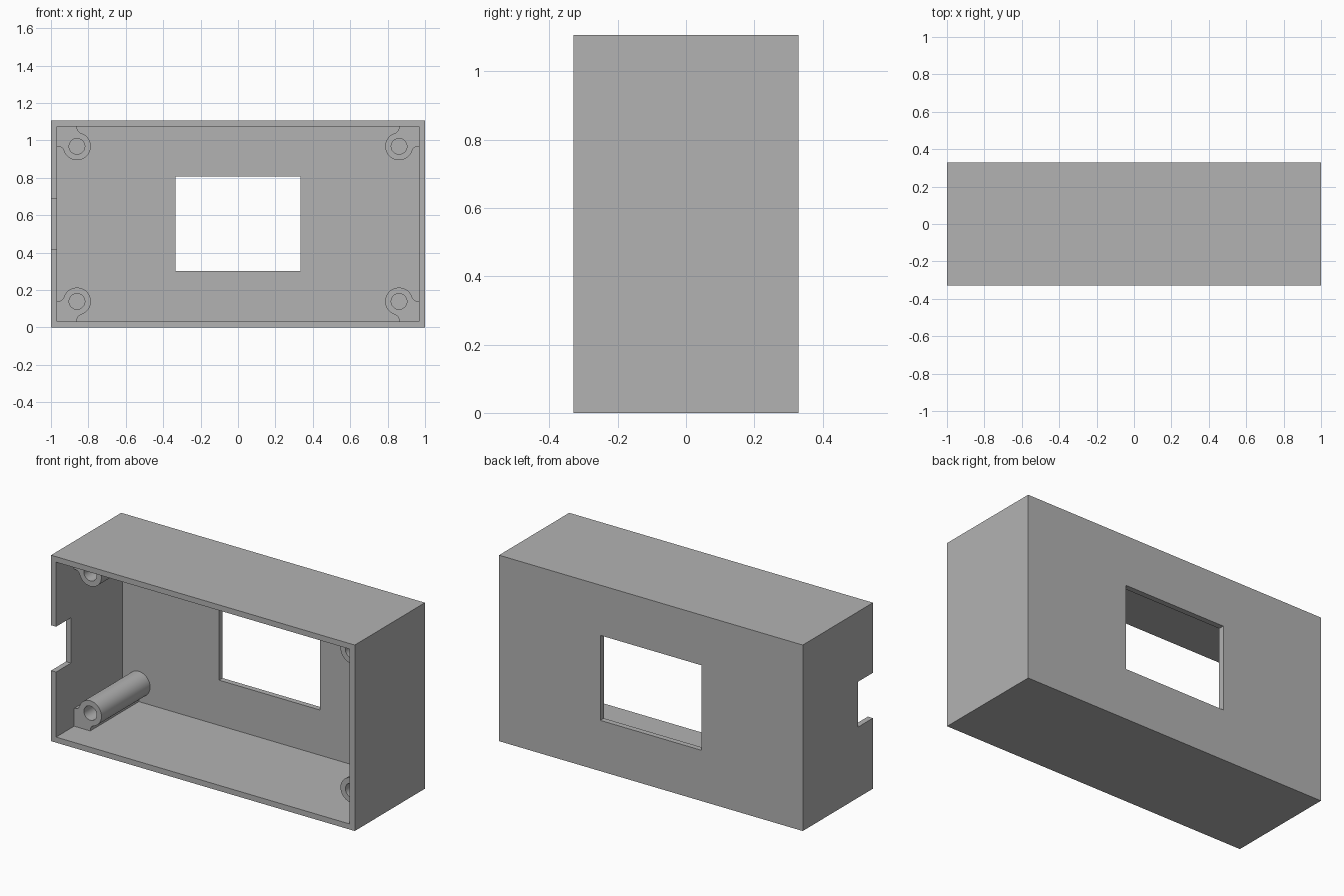
import bpy
import bmesh
from math import sin, cos, atan2, hypot, sqrt, pi

old = bpy.data.objects.get("Cube")
if old:
    bpy.data.objects.remove(old, do_unlink=True)

WIDTH, DEPTH, HEIGHT, WALL = 2.0, 0.66, 1.107, 0.033
FRONT, BACK = -DEPTH / 2, DEPTH / 2
INNER_BACK = BACK - WALL
POST_FRONT = -0.16
POST_R, HOLE_R, FILLET_R = 0.074, 0.042, 0.033

grey = bpy.data.materials.new("plain grey")
grey.use_nodes = True
colour = (0.45, 0.45, 0.45, 1)
grey.diffuse_color = colour
grey.node_tree.nodes["Principled BSDF"].inputs["Base Color"].default_value = colour


def prism(name, outline, y0, y1):
    """Extrude an (x, z) outline from y0 to y1."""
    bm = bmesh.new()
    face = bm.faces.new([bm.verts.new((x, y0, z)) for x, z in outline])
    new = bmesh.ops.extrude_face_region(bm, geom=[face])["geom"]
    verts = [g for g in new if isinstance(g, bmesh.types.BMVert)]
    bmesh.ops.translate(bm, verts=verts, vec=(0, y1 - y0, 0))
    bmesh.ops.recalc_face_normals(bm, faces=bm.faces)
    mesh = bpy.data.meshes.new(name)
    bm.to_mesh(mesh)
    bm.free()
    mesh.materials.append(grey)
    obj = bpy.data.objects.new(name, mesh)
    bpy.context.collection.objects.link(obj)
    return obj


def box(name, x0, x1, y0, y1, z0, z1):
    return prism(name, [(x0, z0), (x1, z0), (x1, z1), (x0, z1)], y0, y1)


def arc(cx, cz, r, start, end, steps):
    angles = [start + (end - start) * i / steps for i in range(steps + 1)]
    return [(cx + r * cos(a), cz + r * sin(a)) for a in angles]


def cut(obj, cutter):
    """Subtract the cutter, apply, and discard it."""
    cutter.hide_render = True
    mod = obj.modifiers.new("cut", "BOOLEAN")
    mod.operation, mod.solver, mod.object = "DIFFERENCE", "EXACT", cutter
    bpy.ops.object.select_all(action="DESELECT")
    bpy.context.view_layer.objects.active = obj
    obj.select_set(True)
    bpy.ops.object.modifier_apply(modifier=mod.name)
    bpy.data.objects.remove(cutter, do_unlink=True)


# Open-fronted case with a window in the back and a notch in the right wall
half = WIDTH / 2
case = box("case", -half, half, FRONT, BACK, 0, HEIGHT)
cut(case, box("cavity", WALL - half, half - WALL, FRONT - 0.1, INNER_BACK,
              WALL, HEIGHT - WALL))
cut(case, box("window", -0.333, 0.333, 0.2, BACK + 0.1, 0.302, 0.808))
cut(case, box("notch", -half - 0.1, -0.9, FRONT - 0.1, FRONT + 0.14, 0.42, 0.69))

# Screw post outline: round boss flared into the two walls of its corner
reach = sqrt((POST_R + FILLET_R) ** 2 - FILLET_R ** 2)
tilt = atan2(FILLET_R, reach)
flare = arc(reach, -FILLET_R, FILLET_R, pi / 2, pi - tilt, 8)
boss = arc(0, 0, POST_R, -tilt, tilt - 1.5 * pi, 48)
outline = ([(0.12, 0.12), (0.12, 0)] + flare + boss[1:-1]
           + [(v, u) for u, v in reversed(flare)] + [(0, 0.12)])

# One post in each corner, with a screw hole down its length
for side, sx in (("left", 1), ("right", -1)):
    for level, sz, cz in (("upper", 1, 0.968), ("lower", -1, 0.139)):
        cx = sx * 0.861
        post = prism(f"{level}_{side}_screw_post",
                     [(cx + sx * u, cz + sz * v) for u, v in outline],
                     POST_FRONT, INNER_BACK + 0.01)
        cut(post, prism("screw_hole", arc(cx, cz, HOLE_R, 0, 2 * pi, 40)[:-1],
                        POST_FRONT - 0.1, BACK))
        bpy.ops.object.shade_smooth_by_angle(angle=pi / 6)
